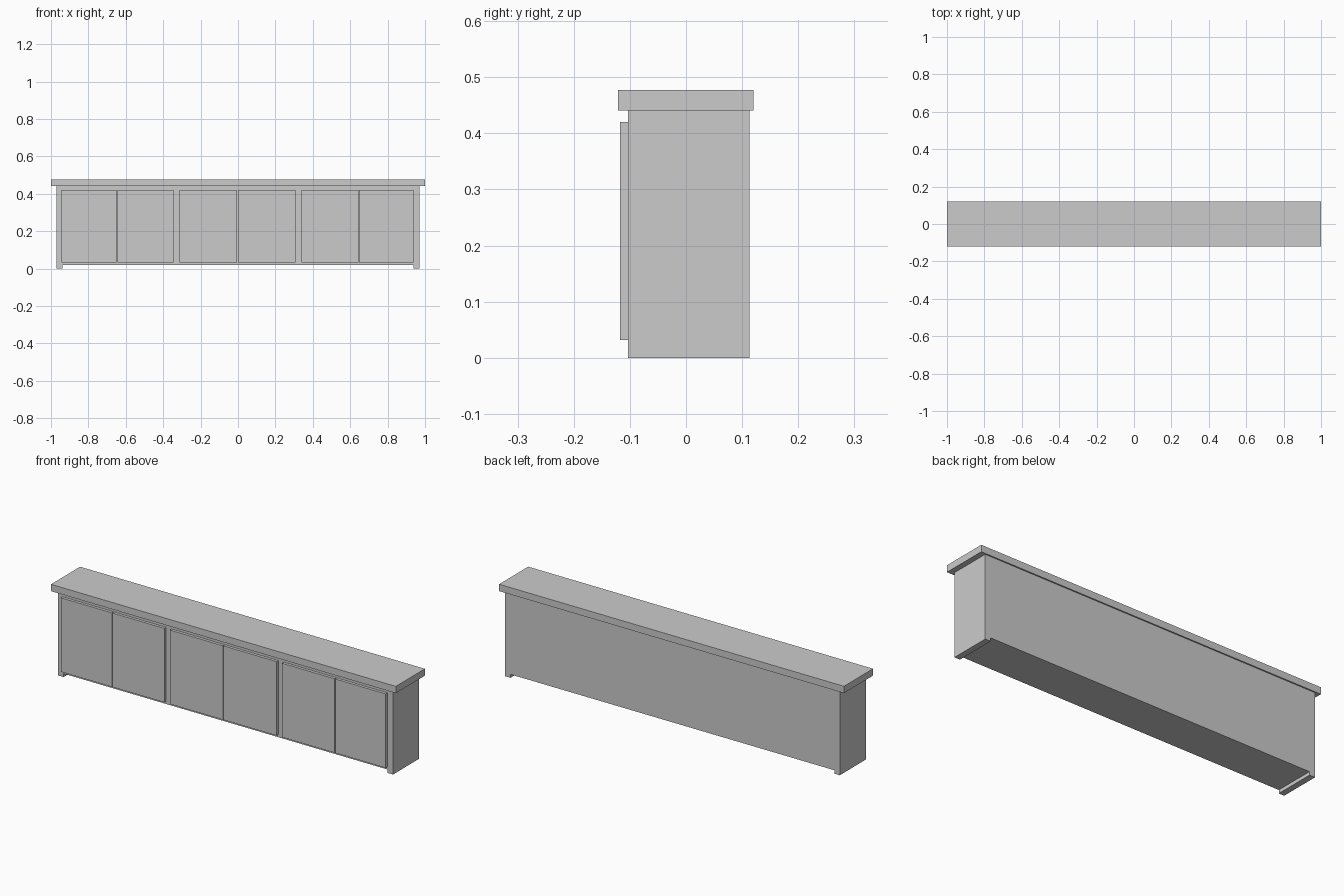
import bpy
import bmesh

default = bpy.data.objects.get("Cube")
if default:
    bpy.data.objects.remove(default, do_unlink=True)

# Single light grey finish
grey = bpy.data.materials.new("light_grey")
grey.use_nodes = True
colour = (0.6, 0.6, 0.6, 1)
grey.diffuse_color = colour
grey.node_tree.nodes["Principled BSDF"].inputs["Base Color"].default_value = colour


def finish(name, bm):
    bmesh.ops.recalc_face_normals(bm, faces=bm.faces)
    mesh = bpy.data.meshes.new(name)
    bm.to_mesh(mesh)
    bm.free()
    mesh.materials.append(grey)
    obj = bpy.data.objects.new(name, mesh)
    bpy.context.collection.objects.link(obj)
    return obj


def extrude_profile(name, points, y0, y1):
    """Extrude an outline of (x, z) points from y0 to y1."""
    bm = bmesh.new()
    face = bm.faces.new([bm.verts.new((x, y0, z)) for x, z in points])
    result = bmesh.ops.extrude_face_region(bm, geom=[face])
    moved = [v for v in result["geom"] if isinstance(v, bmesh.types.BMVert)]
    bmesh.ops.translate(bm, verts=moved, vec=(0, y1 - y0, 0))
    return finish(name, bm)


def box(name, x0, x1, y0, y1, z0, z1):
    return extrude_profile(name, [(x0, z0), (x1, z0), (x1, z1), (x0, z1)], y0, y1)


# Carcass with a raised underside between two full-depth runners
half, runner, floor, under_top = 0.971, 0.032, 0.018, 0.441
inner = half - runner
front, back = -0.103, 0.113
extrude_profile("carcass", [
    (-half, 0), (-inner, 0), (-inner, floor), (inner, floor),
    (inner, 0), (half, 0), (half, under_top), (-half, under_top)], front, back)

# Overhanging top slab
box("countertop", -1, 1, -0.121, 0.12, under_top, 0.477)

# Three pairs of doors standing proud of the front
gap = 0.002
pairs = [("right", -0.945, -0.647, -0.345),
         ("middle", -0.313, -0.003, 0.307),
         ("left", 0.339, 0.645, 0.939)]
for side, x0, middle, x1 in pairs:
    box(side + "_pair_right_door", x0, middle - gap, -0.118, front, 0.032, 0.42)
    box(side + "_pair_left_door", middle + gap, x1, -0.118, front, 0.032, 0.42)
